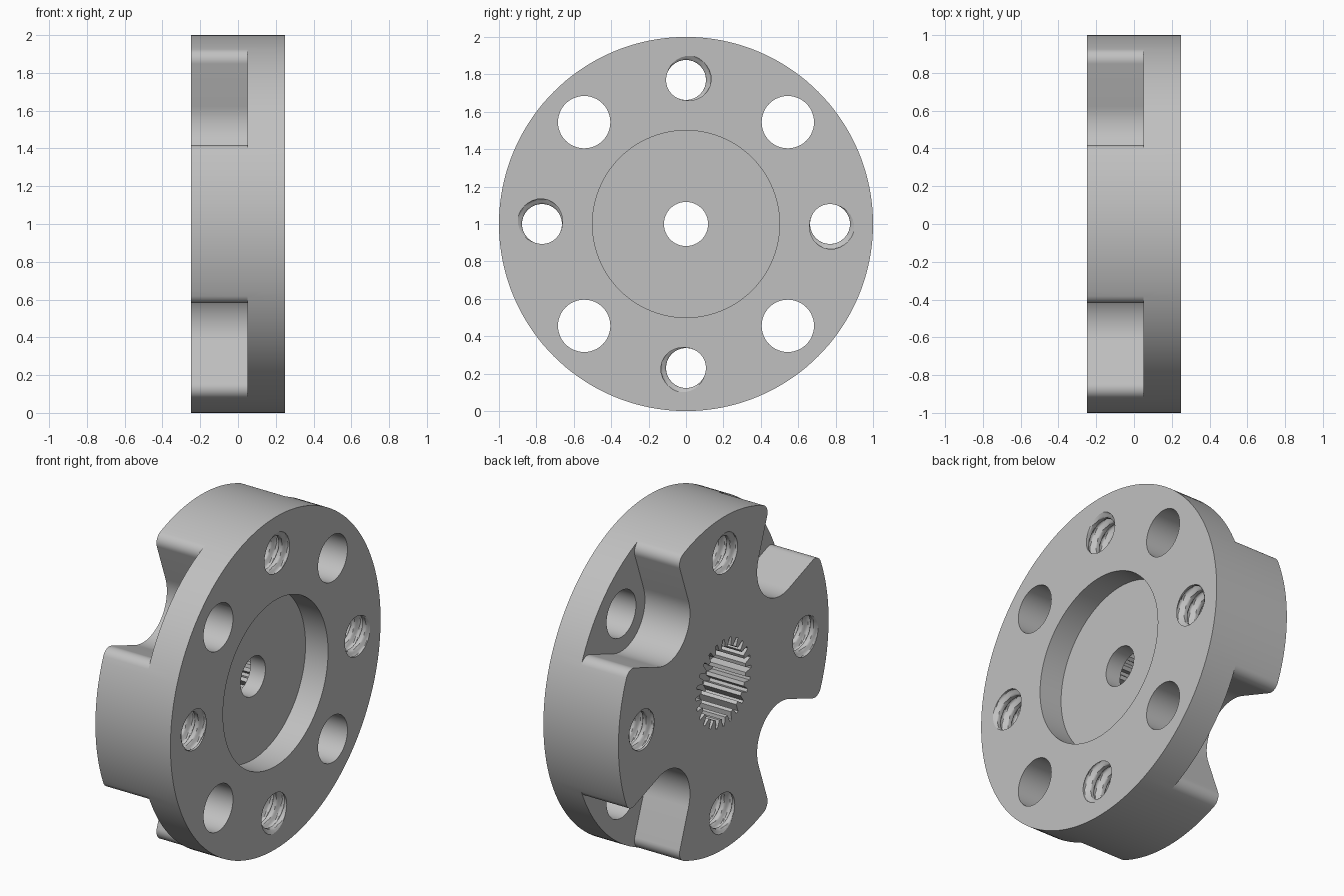
import bpy, bmesh
from math import sin, cos, pi, radians, atan2, sqrt, hypot

if "Cube" in bpy.data.objects:
    bpy.data.objects.remove(bpy.data.objects["Cube"])

BACK, LEDGE, FRONT = -0.25, 0.05, 0.25   # positions along the axle (x)
FLOOR, WEB = 0.10, 0.0                   # recess floor, splined bore end
PITCH_R = 0.77                           # radius of the bolt circle
QUARTERS = [k * pi / 2 for k in range(4)]

steel = bpy.data.materials.new("steel grey")
steel.use_nodes = True
grey = (0.53, 0.53, 0.53, 1)
steel.diffuse_color = grey
steel.node_tree.nodes["Principled BSDF"].inputs["Base Color"].default_value = grey


def finish(bm, name):
    bmesh.ops.recalc_face_normals(bm, faces=bm.faces[:])
    mesh = bpy.data.meshes.new(name)
    bm.to_mesh(mesh)
    bm.free()
    mesh.materials.append(steel)
    ob = bpy.data.objects.new(name, mesh)
    bpy.context.collection.objects.link(ob)
    return ob


def ring(bm, x, pts):
    return [bm.verts.new((x, y, z)) for y, z in pts]


def wall(bm, a, b):
    for i in range(len(a)):
        j = (i + 1) % len(a)
        bm.faces.new((a[i], a[j], b[j], b[i]))


def prism(name, pts, x0, x1):
    bm = bmesh.new()
    a, b = ring(bm, x0, pts), ring(bm, x1, pts)
    wall(bm, a, b)
    bm.faces.new(a)
    bm.faces.new(b)
    return finish(bm, name)


def turn(p, ang):
    u, v = p
    return (u * cos(ang) - v * sin(ang), u * sin(ang) + v * cos(ang) + 1)


def arc(cx, cy, r, a0, a1, n):
    return [(cx + r * cos(a0 + (a1 - a0) * i / n),
             cy + r * sin(a0 + (a1 - a0) * i / n)) for i in range(n + 1)]


def circle(cy, cz, r, n):
    return arc(cy, cz, r, 0, 2 * pi, n)[:-1]


def notch_profile(r=0.225, flare=radians(25), fillet=0.06):
    # Flared U with rounded lips that run tangent into the rim
    px, py = PITCH_R - r * sin(flare), r * cos(flare)
    qx, qy = px - fillet * sin(flare), py + fillet * cos(flare)
    b = qx * cos(flare) + qy * sin(flare)
    t = -b + sqrt(b * b - (qx * qx + qy * qy) + (1 - fillet) ** 2)
    cx, cy = qx + t * cos(flare), qy + t * sin(flare)
    half = arc(cx, cy, fillet, atan2(cy, cx), flare - pi / 2, 8)
    half += arc(PITCH_R, 0, r, pi / 2 + flare, pi, 12)
    lower = [(u, -v) for u, v in half[:-1]]
    return lower + half[::-1]


def build_body():
    bm = bmesh.new()
    notch = notch_profile()
    edge = atan2(notch[-1][1], notch[-1][0])
    low, mid, rim, top = [], [], [], []
    for q in QUARTERS:
        mid_ang = q + pi / 4
        pts = [turn(p, mid_ang) for p in notch]
        lobe = [turn(p, mid_ang) for p in arc(0, 0, 1, edge, pi / 2 - edge, 24)[1:-1]]
        gap = [turn(p, mid_ang) for p in arc(0, 0, 1, -edge, edge, 18)[1:-1]]
        low += ring(bm, BACK, pts + lobe)
        n_mid, l_mid, g_mid = (ring(bm, LEDGE, p) for p in (pts, lobe, gap))
        mid += n_mid + l_mid
        rim += [n_mid[0]] + g_mid + [n_mid[-1]] + l_mid
        top += ring(bm, FRONT, [pts[0]] + gap + [pts[-1]] + lobe)
        bm.faces.new(n_mid + g_mid[::-1])        # ledge behind the notch
    wall(bm, low, mid)
    wall(bm, rim, top)
    bm.faces.new(low[::-1])
    bm.faces.new(top)
    return finish(bm, "coupling_disc")


def thread_cutter(ang, minor=0.107, major=0.135, pitch=0.075, segs=32, rows=12):
    # Tapped hole: radius follows a helical groove
    bm = bmesh.new()
    cy, cz = turn((PITCH_R, 0), ang)
    rings = []
    for i in range(int(0.56 / pitch * rows) + 1):
        x = -0.28 + i * pitch / rows
        pts = []
        for s in range(segs):
            phase = (x / pitch - s / segs) % 1
            depth = min(1, max(0, 1.5 - abs(phase - 0.5) * 4.5))
            r = minor + (major - minor) * depth
            a = ang + 2 * pi * s / segs
            pts.append((cy + r * cos(a), cz + r * sin(a)))
        rings.append(ring(bm, x, pts))
    for a, b in zip(rings, rings[1:]):
        wall(bm, a, b)
    bm.faces.new(rings[0])
    bm.faces.new(rings[-1])
    bmesh.ops.triangulate(bm, faces=bm.faces[:])
    return finish(bm, "thread_cutter")


def spline_profile(teeth=24, inner=0.212, outer=0.26):
    pts = []
    for k in range(teeth):
        for off, r in ((-0.3, inner), (-0.13, outer), (0.13, outer), (0.3, inner)):
            a = 2 * pi * (k + off) / teeth
            pts.append((r * cos(a), 1 + r * sin(a)))
    return pts


body = build_body()

# Recess, through bore, splined socket, clearance holes and tapped holes
cutters = [prism("recess_cutter", circle(0, 1, 0.5, 96), FLOOR, 0.3),
           prism("bore_cutter", circle(0, 1, 0.118, 48), -0.3, 0.3),
           prism("spline_cutter", spline_profile(), -0.3, WEB)]
for q in QUARTERS:
    cy, cz = turn((PITCH_R, 0), q + pi / 4)
    cutters.append(prism("bolt_hole_cutter", circle(cy, cz, 0.14, 48), -0.3, 0.3))
    cutters.append(thread_cutter(q))

bpy.ops.object.select_all(action='DESELECT')
bpy.context.view_layer.objects.active = body
body.select_set(True)
for c in cutters:
    c.hide_render = True
    mod = body.modifiers.new(c.name, 'BOOLEAN')
    mod.operation = 'DIFFERENCE'
    mod.solver = 'EXACT'
    mod.object = c
    bpy.ops.object.modifier_apply(modifier=mod.name)
    bpy.data.objects.remove(c)

bpy.ops.object.shade_smooth_by_angle(angle=radians(30))
